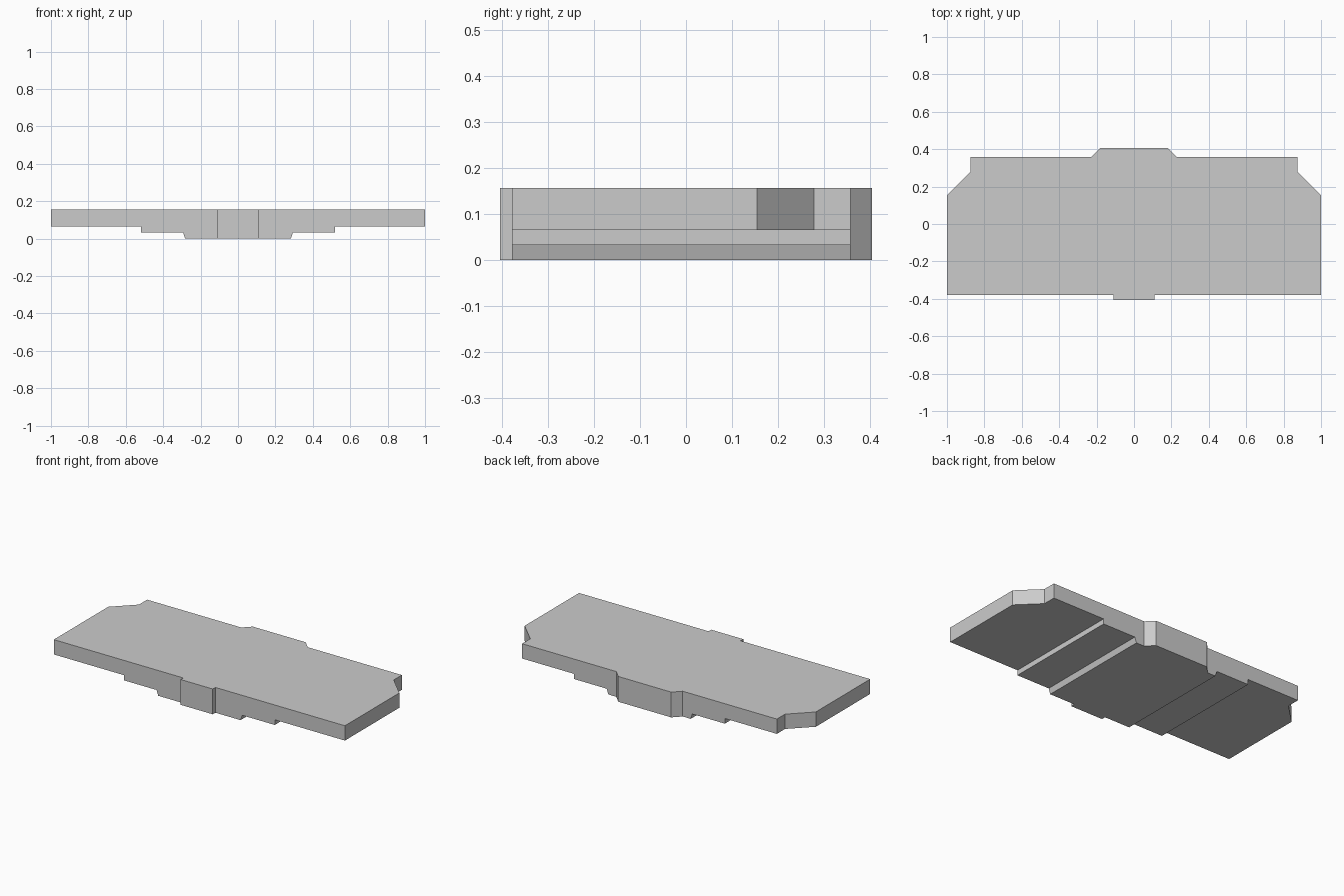
import bpy
import bmesh
from mathutils import Vector

cube = bpy.data.objects.get("Cube")
if cube:
    bpy.data.objects.remove(cube, do_unlink=True)

grey = bpy.data.materials.new("light grey")
grey.use_nodes = True
grey.diffuse_color = (0.6, 0.6, 0.6, 1)
grey.node_tree.nodes["Principled BSDF"].inputs["Base Color"].default_value = (0.6, 0.6, 0.6, 1)


def prism(name, half, place, push):
    """Mirror a half outline across x, then extrude it into a solid."""
    outline = half + [(-x, v) for x, v in reversed(half)]
    bm = bmesh.new()
    face = bm.faces.new([bm.verts.new(place(x, v)) for x, v in outline])
    ext = bmesh.ops.extrude_face_region(bm, geom=[face])
    moved = [g for g in ext["geom"] if isinstance(g, bmesh.types.BMVert)]
    bmesh.ops.translate(bm, verts=moved, vec=Vector(push))
    bmesh.ops.recalc_face_normals(bm, faces=bm.faces)
    mesh = bpy.data.meshes.new(name)
    bm.to_mesh(mesh)
    bm.free()
    mesh.materials.append(grey)
    obj = bpy.data.objects.new(name, mesh)
    bpy.context.collection.objects.link(obj)
    return obj


# Stepped cross-section, running front to back
section = [(0.283, 0), (0.294, 0.033), (0.518, 0.033), (0.518, 0.065),
           (1.0, 0.065), (1.0, 0.157)]
plate = prism("stepped_plate", section, lambda x, z: (x, -0.6, z), (0, 1.2, 0))

# Plan outline with front tab, clipped rear corners and chamfered rear tab
plan = [(0.11, -0.405), (0.11, -0.379), (1.0, -0.379), (1.0, 0.155),
        (0.875, 0.278), (0.875, 0.358), (0.228, 0.358), (0.182, 0.405)]
# The plan is a hair wider than the section so the end faces never coincide
wide = [(1.01 if x == 1.0 else x, y) for x, y in plan]
wide[3] = (1.01, 0.145)
cutter = prism("plan_cutter", wide, lambda x, y: (x, y, -0.2), (0, 0, 0.6))
cutter.hide_render = True

# Trim the plate to the plan
trim = plate.modifiers.new("trim to plan", "BOOLEAN")
trim.operation = "INTERSECT"
trim.solver = "EXACT"
trim.object = cutter
bpy.context.view_layer.update()
graph = bpy.context.evaluated_depsgraph_get()
trimmed = bpy.data.meshes.new_from_object(plate.evaluated_get(graph))
plate.modifiers.clear()
plate.data = trimmed
bpy.data.objects.remove(cutter, do_unlink=True)
